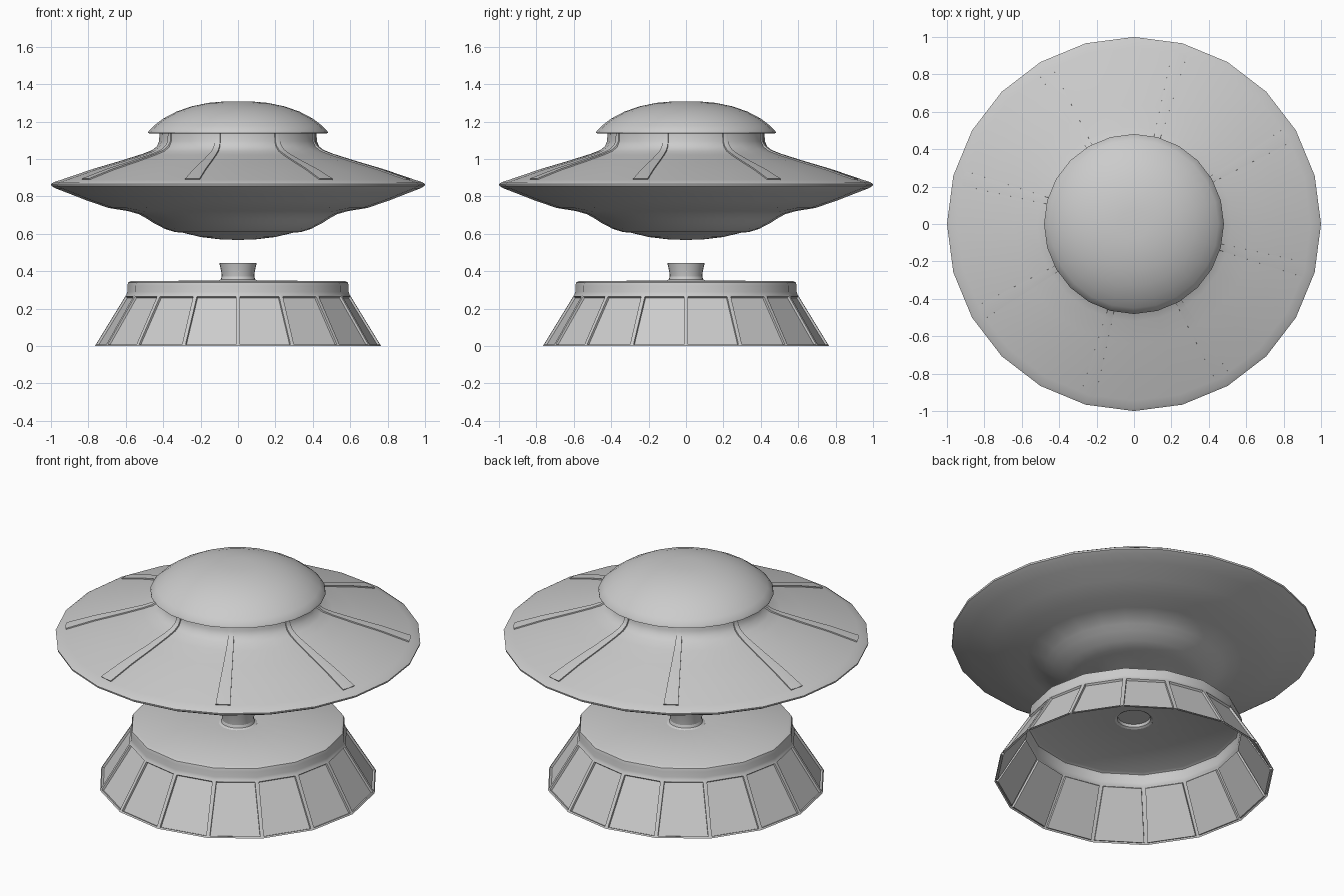
import bpy, bmesh
from math import sin, cos, tan, pi, radians

if "Cube" in bpy.data.objects:
    bpy.data.objects.remove(bpy.data.objects["Cube"])


def finish(name, bm, angle=30):
    mesh = bpy.data.meshes.new(name)
    bm.to_mesh(mesh)
    bm.free()
    ob = bpy.data.objects.new(name, mesh)
    bpy.context.collection.objects.link(ob)
    bpy.ops.object.select_all(action='DESELECT')
    ob.select_set(True)
    bpy.context.view_layer.objects.active = ob
    bpy.ops.object.shade_smooth_by_angle(angle=radians(angle))
    return ob


def lathe(profile, n):
    """Revolve (r, z) points, listed bottom to top along the outside; returns bmesh and face bands."""
    bm = bmesh.new()
    rings = []
    for r, z in profile:
        if r == 0:
            rings.append([bm.verts.new((0, 0, z))] * n)
        else:
            rings.append([bm.verts.new((r * cos(2 * pi * i / n), r * sin(2 * pi * i / n), z))
                          for i in range(n)])
    bands = []
    for a, b in zip(rings, rings[1:]):
        band = []
        for i in range(n):
            k = (i + 1) % n
            corners = list(dict.fromkeys([a[i], a[k], b[k], b[i]]))
            band.append(bm.faces.new(corners))
        bands.append(band)
    bm.normal_update()
    return bm, bands


# Base shell, open below, with recessed panels round the wall
bm, bands = lathe([(0.765, 0), (0.597, 0.275), (0.592, 0.29), (0.592, 0.322), (0.587, 0.34),
                   (0.572, 0.348), (0.105, 0.35)], 16)
panels = bands[0]
bmesh.ops.inset_individual(bm, faces=panels, thickness=0.015, depth=0)
bmesh.ops.inset_individual(bm, faces=panels, thickness=0.003, depth=-0.012)
finish("base_shell", bm)

# Hub on the base: flared foot and a closed knob
bm, _ = lathe([(0.105, 0.35), (0.092, 0.357), (0.087, 0.372), (0, 0.372)], 24)
finish("hub_foot", bm)
bm, _ = lathe([(0, 0.372), (0.087, 0.372), (0.09, 0.4), (0.1, 0.445), (0, 0.445)], 24)
finish("hub_knob", bm)

# Saucer body: belly bowl, stepped underside, thin rim, upper slope and neck
upper = [(0.945, 0.889), (0.79, 0.942), (0.64, 0.985), (0.52, 1.022), (0.465, 1.042),
         (0.435, 1.065), (0.422, 1.095), (0.42, 1.138)]
lower = [(0, 0.567), (0.1, 0.571), (0.2, 0.583), (0.3, 0.607), (0.335, 0.609),
         (0.39, 0.626), (0.45, 0.657), (0.485, 0.68), (0.53, 0.705), (0.59, 0.722),
         (0.69, 0.738), (0.8, 0.775), (0.91, 0.818), (0.975, 0.843),
         (0.998, 0.856), (1.0, 0.866), (0.985, 0.876)]
bm, _ = lathe(lower + upper + [(0, 1.138)], 24)
finish("saucer_body", bm)

# Dome cap
bm, _ = lathe([(0, 1.136), (0.47, 1.136), (0.481, 1.14), (0.478, 1.15), (0.45, 1.178),
               (0.4, 1.216), (0.33, 1.253), (0.25, 1.281), (0.16, 1.3), (0.08, 1.307),
               (0, 1.308)], 24)
finish("dome_cap", bm, 40)

# Eight tapered ribs running from the neck down the upper slope
bm = bmesh.new()
lift = 0.007
for k in range(8):
    a = radians(30 + 45 * k)
    rows = []
    for r, z in upper:
        w = 0.015 + 0.025 * (r - 0.42) / 0.525
        row = []
        for t, up in ((-w, 0), (-w, 1), (0, 1), (w, 1), (w, 0)):
            rad = r - abs(t) * tan(radians(7.5)) + up * lift * (0.9 if r < 0.47 else 0.3)
            h = z + up * lift * (0 if r < 0.43 else 0.95)
            row.append(bm.verts.new((rad * cos(a) - t * sin(a), rad * sin(a) + t * cos(a), h)))
        rows.append(row)
    for p, q in zip(rows, rows[1:]):
        for i in range(4):
            bm.faces.new((p[i], p[i + 1], q[i + 1], q[i]))
    bm.faces.new(rows[0][::-1])
finish("slope_ribs", bm)
